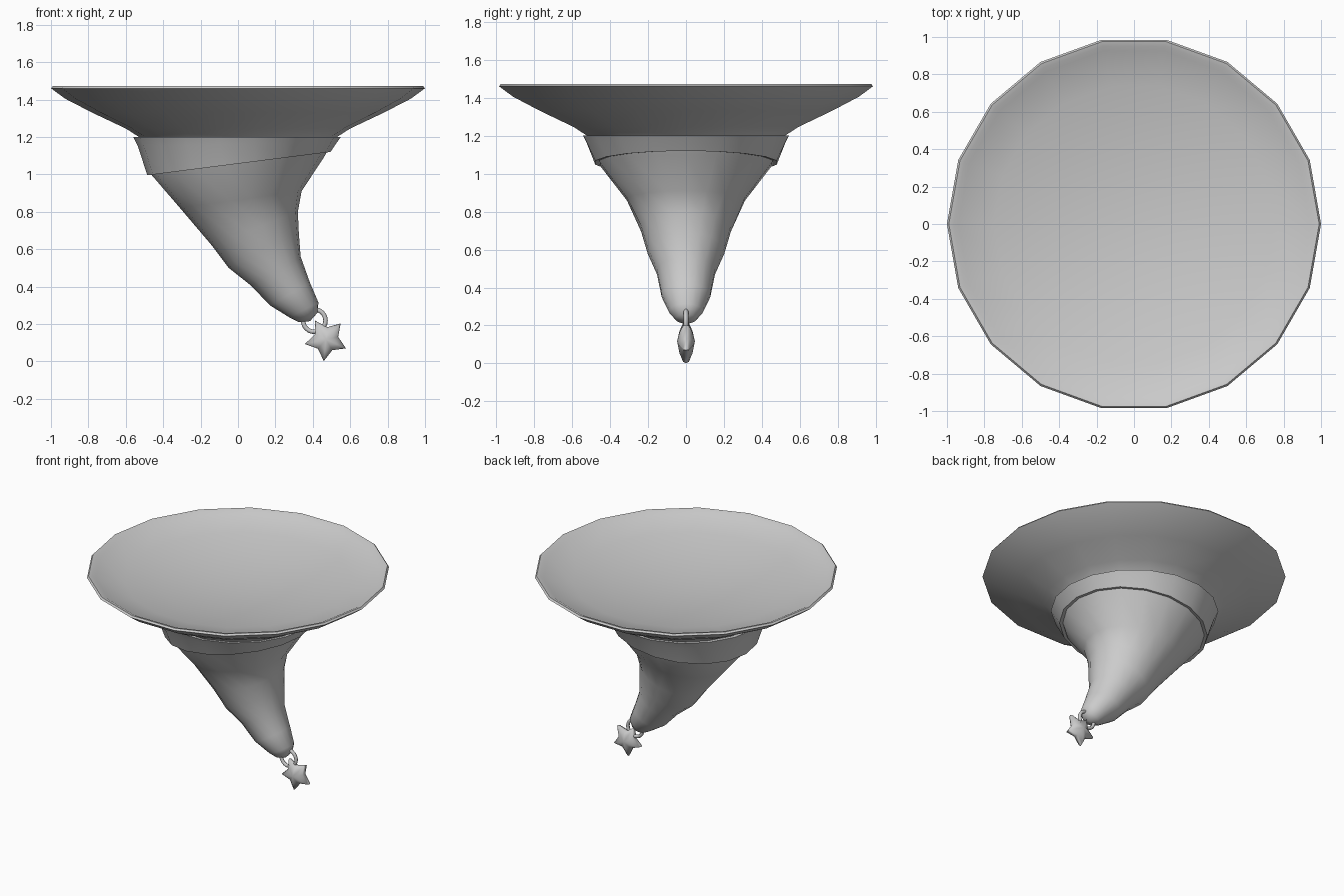
import bpy, bmesh, math
from mathutils import Vector

if "Cube" in bpy.data.objects:
    bpy.data.objects.remove(bpy.data.objects["Cube"])

SIDES = 18


def finish(name, bm, angle=40):
    bmesh.ops.recalc_face_normals(bm, faces=bm.faces)
    me = bpy.data.meshes.new(name)
    bm.to_mesh(me)
    bm.free()
    ob = bpy.data.objects.new(name, me)
    bpy.context.collection.objects.link(ob)
    bpy.ops.object.select_all(action='DESELECT')
    ob.select_set(True)
    bpy.context.view_layer.objects.active = ob
    bpy.ops.object.shade_smooth_by_angle(angle=math.radians(angle))
    return ob


def loft(name, rings, start=None, end=None, loop=False, angle=40):
    """Skin tilted elliptical rings (left x, left z, right x, right z, half depth)."""
    bm = bmesh.new()
    rows = []
    for lx, lz, rx, rz, d in rings:
        c = Vector(((lx + rx) / 2, 0, (lz + rz) / 2))
        u = Vector(((rx - lx) / 2, 0, (rz - lz) / 2))
        rows.append([bm.verts.new(c + u * math.cos(a) + Vector((0, d * math.sin(a), 0)))
                     for a in (2 * math.pi * i / SIDES for i in range(SIDES))])
    pairs = list(zip(rows, rows[1:]))
    if loop:
        pairs.append((rows[-1], rows[0]))
    for p, q in pairs:
        for i in range(SIDES):
            j = (i + 1) % SIDES
            bm.faces.new((p[i], p[j], q[j], q[i]))
    for row, tip in ((rows[0], start), (rows[-1], end)):
        if tip:
            v = bm.verts.new(tip)
            for i in range(SIDES):
                bm.faces.new((row[i], row[(i + 1) % SIDES], v))
    return finish(name, bm, angle)


# Wide brim: flared underside, thin lip, shallow dished top
brim = [(0.50, 1.17), (0.53, 1.2), (0.60, 1.245), (0.78, 1.33), (0.925, 1.405),
        (1.0, 1.46), (0.99, 1.472), (0.965, 1.466), (0.94, 1.452),
        (0.75, 1.405), (0.5, 1.36), (0.25, 1.335)]
loft("brim", [(-r, z, r, z, r) for r, z in brim], start=(0, 0, 1.17), end=(0, 0, 1.325), angle=50)

# Bent crown, hanging tip down
loft("crown", [
    (-0.51, 1.2, 0.51, 1.2, 0.51),
    (-0.465, 1.0, 0.465, 1.1, 0.46),
    (-0.31, 0.82, 0.34, 0.91, 0.315),
    (-0.14, 0.62, 0.32, 0.80, 0.24),
    (-0.05, 0.50, 0.325, 0.69, 0.205),
    (0.07, 0.405, 0.335, 0.56, 0.155),
    (0.17, 0.30, 0.385, 0.42, 0.13),
    (0.275, 0.235, 0.43, 0.315, 0.09),
    (0.325, 0.21, 0.425, 0.26, 0.055),
], start=(0, 0, 1.2), end=(0.385, 0, 0.215), angle=60)

# Hat band with slanted lower edge
loft("hat_band", [
    (-0.49, 1.195, 0.49, 1.195, 0.49),
    (-0.56, 1.2, 0.55, 1.2, 0.55),
    (-0.535, 1.15, 0.53, 1.172, 0.53),
    (-0.485, 0.995, 0.495, 1.12, 0.485),
    (-0.45, 1.005, 0.46, 1.12, 0.45),
], loop=True)

# Link at the tip
bpy.ops.mesh.primitive_torus_add(major_segments=24, minor_segments=8, major_radius=0.06,
                                 minor_radius=0.012, location=(0.408, 0, 0.218),
                                 rotation=(math.pi / 2, 0, 0))
link = bpy.context.object
link.name = "tip_ring"
bpy.ops.object.shade_smooth()

# Puffy star charm
bm = bmesh.new()
centre = Vector((0.471, 0, 0.117))


def star_loop(scale, y):
    pts = []
    for k in range(10):
        a = math.radians(-96 + 36 * k)
        r = (0.116 if k % 2 == 0 else 0.066) * scale
        pts.append(bm.verts.new(centre + Vector((r * math.cos(a), y, r * math.sin(a)))))
    return pts


loops = [star_loop(s, y) for s, y in ((0.55, -0.034), (0.93, -0.016), (1, 0), (0.93, 0.016), (0.55, 0.034))]
for p, q in zip(loops, loops[1:]):
    for i in range(10):
        j = (i + 1) % 10
        bm.faces.new((p[i], p[j], q[j], q[i]))
for row, y in ((loops[0], -0.047), (loops[-1], 0.047)):
    apex = bm.verts.new(centre + Vector((0, y, 0)))
    for i in range(10):
        bm.faces.new((row[i], row[(i + 1) % 10], apex))
finish("star_charm", bm, 80)
